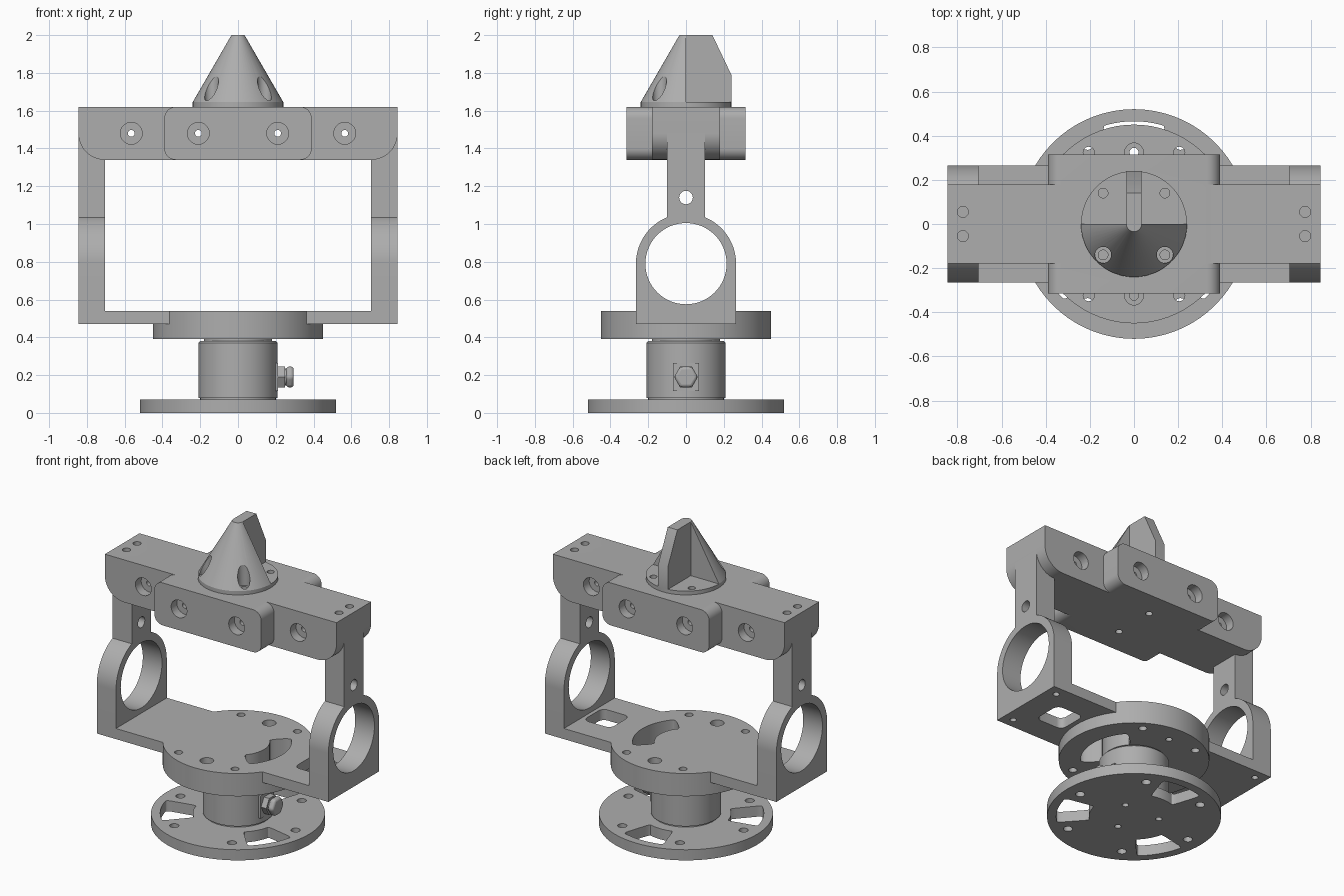
import bpy, bmesh
from math import sin, cos, radians, degrees, asin
from mathutils import Vector

cube = bpy.data.objects.get("Cube")
if cube:
    bpy.data.objects.remove(cube, do_unlink=True)

GREY = (0.42, 0.42, 0.42, 1)
metal = bpy.data.materials.new("light_grey")
metal.use_nodes = True
metal.diffuse_color = GREY
metal.node_tree.nodes["Principled BSDF"].inputs["Base Color"].default_value = GREY


def arc(r, a, b, cx=0, cy=0, n=24):
    """Points along an arc, angles in degrees."""
    angles = [radians(a + (b - a) * i / n) for i in range(n + 1)]
    return [(cx + r * cos(t), cy + r * sin(t)) for t in angles]


def circle(r, cx=0, cy=0, n=24):
    return arc(r, 0, 360, cx, cy, n)[:-1]


def rounded_rect(u0, u1, v0, v1, r):
    corners = ((u1, v1), (u0, v1), (u0, v0), (u1, v0))
    pts = []
    for i, (u, v) in enumerate(corners):
        cu = u - r if u == u1 else u + r
        cv = v - r if v == v1 else v + r
        pts += arc(r, 90 * i, 90 * i + 90, cu, cv, 8)
    return pts


def prism(name, pts, axis, a, b, scale=1, round_corners=0):
    """Extrude a 2D outline along an axis; scale tapers the far end."""
    place = {"z": lambda u, v, w: (u, v, w),
             "y": lambda u, v, w: (u, w, v),
             "x": lambda u, v, w: (w, u, v)}[axis]
    bm = bmesh.new()
    low = [bm.verts.new(place(u, v, a)) for u, v in pts]
    high = [bm.verts.new(place(u * scale, v * scale, b)) for u, v in pts]
    bm.faces.new(low)
    bm.faces.new(high)
    sides = []
    for i in range(len(pts)):
        j = (i + 1) % len(pts)
        bm.faces.new((low[i], low[j], high[j], high[i]))
        sides.append(bm.edges.get((low[i], high[i])))
    bmesh.ops.recalc_face_normals(bm, faces=bm.faces)
    if round_corners:
        sharp = [e for e in sides if e.calc_face_angle(0) > 1]
        bmesh.ops.bevel(bm, geom=sharp, offset=round_corners, segments=6,
                        profile=0.5, affect="EDGES")
    mesh = bpy.data.meshes.new(name)
    bm.to_mesh(mesh)
    bm.free()
    mesh.materials.append(metal)
    obj = bpy.data.objects.new(name, mesh)
    bpy.context.collection.objects.link(obj)
    return obj


def sector(r0, r1, mid, half, a, b, corner):
    """Cutter for a curved window."""
    pts = arc(r1, mid - half, mid + half) + arc(r0, mid + half, mid - half)
    return prism("window_cutter", pts, "z", a, b, round_corners=corner)


def hole(r, u, v, axis, a, b, n=20):
    return prism("hole_cutter", circle(r, u, v, n), axis, a, b)


def combine(target, tools, operation="DIFFERENCE"):
    """Apply each tool to the target, then drop the tool."""
    bpy.context.view_layer.objects.active = target
    for tool in tools:
        tool.hide_render = True
        mod = target.modifiers.new("cut", "BOOLEAN")
        mod.operation, mod.solver, mod.object = operation, "EXACT", tool
        bpy.ops.object.modifier_apply(modifier=mod.name)
        bpy.data.objects.remove(tool, do_unlink=True)


def polar(r, angle):
    return r * cos(radians(angle)), r * sin(radians(angle))


# Base plate with three windows, a ring of bolt holes and collar screws
base = prism("base_plate", circle(0.52, n=72), "z", 0, 0.07)
combine(base, [sector(0.27, 0.465, a, 18, -0.1, 0.2, 0.035) for a in (90, 210, 330)]
        + [hole(0.028, *polar(0.42, a), "z", -0.1, 0.2) for a in range(0, 360, 60)]
        + [hole(0.02, *polar(0.15, a), "z", -0.1, 0.05) for a in (30, 150, 270)])

# Collar with narrow edges and a bearing neck
prism("collar", circle(0.21, n=64), "z", 0.08, 0.37)
prism("collar_foot", circle(0.2, n=64), "z", 0.07, 0.08)
prism("collar_top", circle(0.21, n=64), "z", 0.37, 0.38, scale=0.96)
prism("bearing_neck", circle(0.18, n=64), "z", 0.38, 0.39)

# Clamp bolt on the collar
prism("clamp_pad", rounded_rect(-0.07, 0.07, 0.115, 0.265, 0.005), "x", 0.19, 0.212)
prism("clamp_nut", circle(0.063, 0, 0.19, 6), "x", 0.21, 0.25)
prism("clamp_shank", circle(0.045, 0, 0.19), "x", 0.2, 0.27)
head = prism("clamp_head", circle(0.063, 0, 0.19, 6), "x", 0.255, 0.295)
bevel = head.modifiers.new("soft_edges", "BEVEL")
bevel.width, bevel.segments = 0.014, 3

# Turning platform: round disc joined to the two side arms
platform = prism("platform", circle(0.45, n=72), "z", 0.39, 0.54)
arms = prism("arms", [(-.845, -.265), (.845, -.265), (.845, .265), (-.845, .265)], "z", 0.47, 0.54)
combine(platform, [arms], "UNION")
cuts = [sector(0.19, 0.32, 0, 44, 0.3, 0.7, 0.05),
        prism("arm_window", rounded_rect(0.48, 0.68, -0.1, 0.1, 0.04), "z", 0.4, 0.6)]
for s in (-1, 1):
    cuts += [hole(0.042, 0, s * 0.325, "z", 0.47, 0.6), hole(0.02, 0, s * 0.325, "z", 0.3, 0.6)]
    for t in (-1, 1):
        cuts += [hole(0.025, t * 0.205, s * 0.325, "z", 0.3, 0.6),
                 hole(0.02, t * 0.775, s * 0.2, "z", 0.4, 0.52)]
combine(platform, cuts)

# Uprights with a large ring and a narrow neck
R, NECK, RING_Z = 0.265, 0.1, 0.79
meet = degrees(asin((R * R - NECK * NECK) ** 0.5 / R))
outline = ([(-R, 0.54), (R, 0.54)] + arc(R, 0, meet, 0, RING_Z)
           + [(NECK, 1.48), (-NECK, 1.48)] + arc(R, 180 - meet, 180, 0, RING_Z))
for side, s in (("left", 1), ("right", -1)):
    upright = prism(side + "_upright", outline, "x", s * 0.705, s * 0.845)
    combine(upright, [hole(0.215, 0, RING_Z, "x", s * 0.6, s * 0.95, 64),
                      hole(0.036, 0, 1.14, "x", s * 0.6, s * 0.95)])

# Cross beam with rounded lower ends and a thicker middle block
beam_outline = ([(0.845, 1.62), (-0.845, 1.62)] + arc(0.14, 180, 270, -0.705, 1.48)
                + arc(0.14, 270, 360, 0.705, 1.48))
beam = prism("cross_beam", beam_outline, "y", -0.18, 0.18)
block = prism("middle_block", rounded_rect(-0.39, 0.39, 1.34, 1.62, 0.06), "y", -0.315, 0.315)
combine(beam, [block], "UNION")
cuts = []
for s in (-1, 1):
    for x, face in ((0.565, 0.18), (0.21, 0.315)):
        cuts.append(hole(0.018, s * x, 1.48, "y", -0.5, 0.5))
        for t in (-1, 1):
            cuts.append(hole(0.058, s * x, 1.48, "y", t * (face - 0.06), t * 0.5))
    for y in (-0.055, 0.055):
        cuts.append(hole(0.025, s * 0.775, y, "z", 1.55, 1.7))
    cuts.append(hole(0.022, 0, s * 0.14, "z", 1.2, 1.42))
combine(beam, cuts)

# Pointer: flange, half cone and rear rib
flange = prism("pointer_flange", circle(0.24, n=64), "z", 1.62, 1.645)
combine(flange, [hole(0.022, s * 0.14, t * 0.14, "z", 1.625, 1.7)
                 for s in (-1, 1) for t in (-1, 1)])
cone = prism("pointer_cone", circle(0.24, n=64), "z", 1.645, 2.0, scale=0.145)
back_half = prism("back_half", [(-1, 0), (1, 0), (1, 1), (-1, 1)], "z", 1.5, 2.2)
combine(cone, [back_half] + [hole(0.037, s * 0.14, -0.14, "z", 1.6, 2.1) for s in (-1, 1)])
prism("pointer_rib", [(0, 1.645), (0.24, 1.645), (0.24, 1.79), (0.14, 2.0), (0, 2.0)],
      "x", -0.035, 0.035)

# Smooth the round faces, keep edges sharp
bpy.ops.object.select_all(action="DESELECT")
for obj in bpy.context.collection.objects:
    if obj.type == "MESH" and metal.name in obj.data.materials:
        obj.select_set(True)
        bpy.context.view_layer.objects.active = obj
bpy.ops.object.shade_smooth_by_angle(angle=radians(30))
